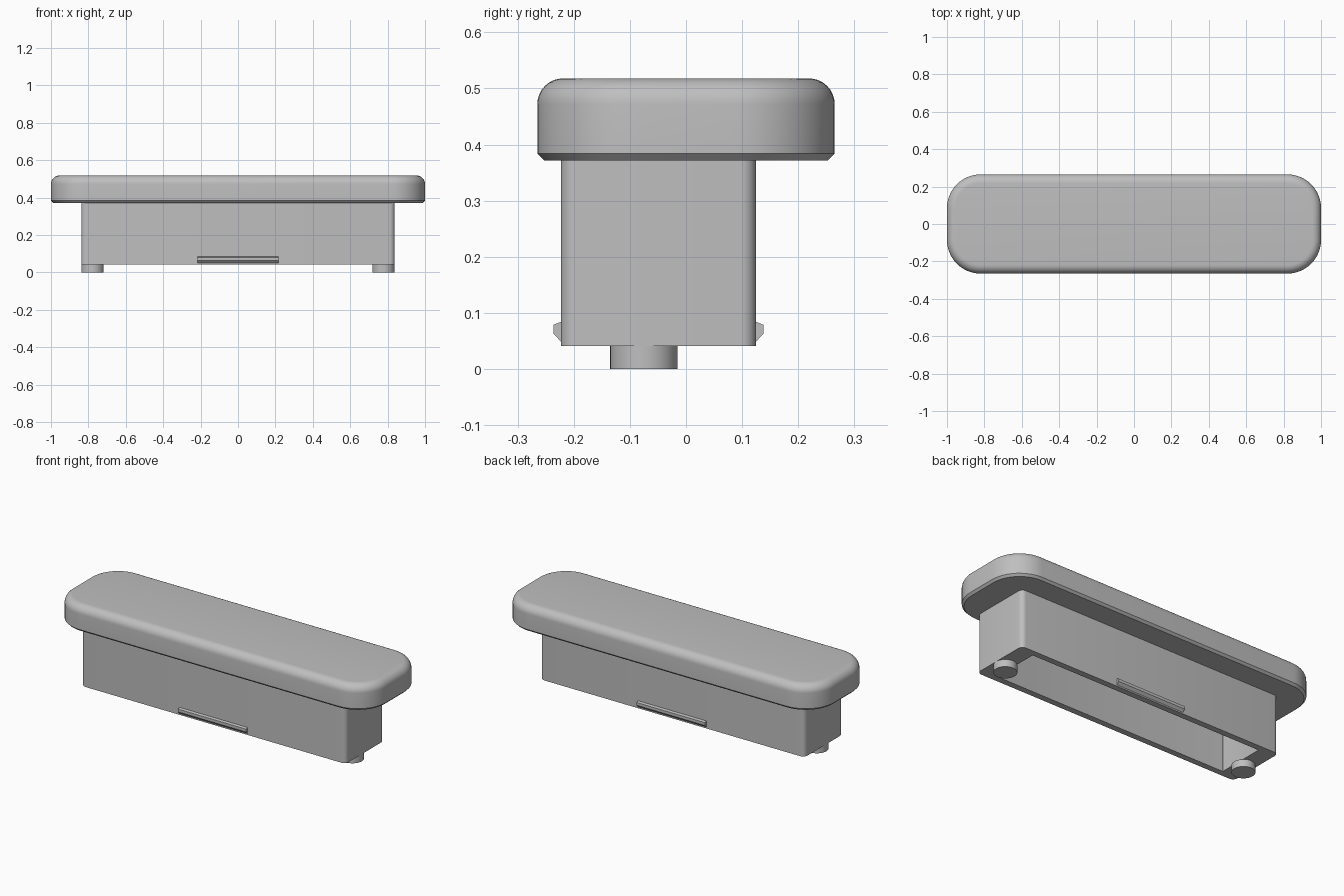
import bpy, bmesh, math

cube = bpy.data.objects.get("Cube")
if cube:
    bpy.data.objects.remove(cube, do_unlink=True)

grey = bpy.data.materials.new("light grey plastic")
grey.use_nodes = True
colour = (0.52, 0.52, 0.52, 1)
grey.diffuse_color = colour
grey.node_tree.nodes["Principled BSDF"].inputs["Base Color"].default_value = colour


def finish(bm, name):
    bmesh.ops.recalc_face_normals(bm, faces=bm.faces)
    mesh = bpy.data.meshes.new(name)
    bm.to_mesh(mesh)
    bm.free()
    mesh.materials.append(grey)
    obj = bpy.data.objects.new(name, mesh)
    bpy.context.collection.objects.link(obj)
    bpy.ops.object.select_all(action='DESELECT')
    obj.select_set(True)
    bpy.context.view_layer.objects.active = obj
    bpy.ops.object.shade_smooth_by_angle(angle=math.radians(30))
    return obj


def rounded_ring(bm, hx, hy, radius, z, cy=0.0, steps=12):
    """Ring of vertices around a rounded rectangle."""
    ring = []
    for corner, (sx, sy) in enumerate([(1, 1), (-1, 1), (-1, -1), (1, -1)]):
        for i in range(steps + 1):
            a = math.pi / 2 * (corner + i / steps)
            ring.append(bm.verts.new((sx * (hx - radius) + radius * math.cos(a),
                                      cy + sy * (hy - radius) + radius * math.sin(a), z)))
    return ring


def bridge(bm, a, b):
    for i in range(len(a)):
        j = (i + 1) % len(a)
        bm.faces.new((a[i], a[j], b[j], b[i]))


# Cap: chamfered underside, rounded corners and a filleted top edge
bottom, top, fillet, chamfer, corner = 0.372, 0.518, 0.046, 0.012, 0.18
profile = [(chamfer, bottom), (0, bottom + chamfer)]
for i in range(9):
    a = math.pi / 2 * i / 8
    profile.append((fillet * (1 - math.cos(a)), top - fillet + fillet * math.sin(a)))
bm = bmesh.new()
rings = [rounded_ring(bm, 1 - d, 0.265 - d, corner - d, z) for d, z in profile]
for lower, upper in zip(rings, rings[1:]):
    bridge(bm, lower, upper)
bm.faces.new(rings[0])
bm.faces.new(rings[-1])
finish(bm, "cap")

# Hollow body: open at the bottom, with thicker end walls
base, body_y = 0.041, -0.049
bm = bmesh.new()
outer = [rounded_ring(bm, 0.838, 0.174, 0.027, z, body_y, 6) for z in (base, bottom + 0.005)]
inner = [rounded_ring(bm, 0.738, 0.139, 0.003, z, body_y, 6) for z in (base, bottom + 0.005)]
bridge(bm, outer[0], outer[1])
bridge(bm, outer[1], inner[1])
bridge(bm, inner[1], inner[0])
bridge(bm, inner[0], outer[0])
finish(bm, "hollow_body")

# Locating pins under the end walls
for side, label in ((1, "left"), (-1, "right")):
    bm = bmesh.new()
    bmesh.ops.create_cone(bm, cap_ends=True, segments=48, radius1=0.06, radius2=0.06, depth=base)
    bmesh.ops.translate(bm, verts=bm.verts, vec=(side * 0.778, -0.075, base / 2))
    finish(bm, label + "_pin")

# Snap ridges low on the front and back walls
section = [(-0.01, 0.046), (0, 0.049), (0.013, 0.063), (0.013, 0.079), (0, 0.084), (-0.01, 0.084)]
for side, label in ((1, "back"), (-1, "front")):
    bm = bmesh.new()
    ends = [[bm.verts.new((x, body_y + side * (0.174 + d), z)) for d, z in section]
            for x in (-0.216, 0.216)]
    bridge(bm, *ends)
    for end in ends:
        bm.faces.new(end)
    finish(bm, label + "_snap_ridge")
